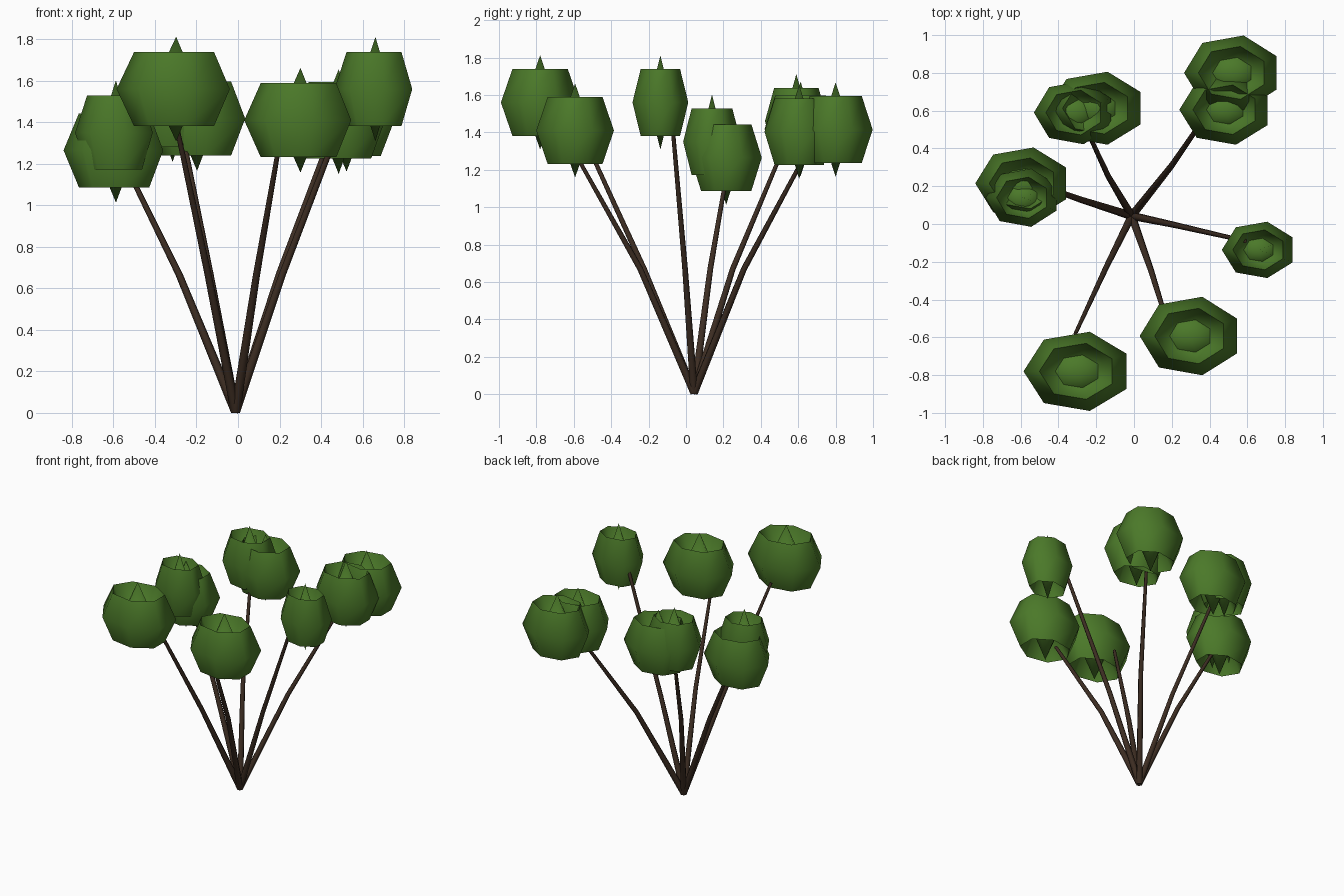
import bpy, bmesh, math
from mathutils import Vector

if "Cube" in bpy.data.objects:
    bpy.data.objects.remove(bpy.data.objects["Cube"])


def material(name, rgb):
    m = bpy.data.materials.new(name)
    m.diffuse_color = (*rgb, 1)
    m.use_nodes = True
    m.node_tree.nodes["Principled BSDF"].inputs["Base Color"].default_value = m.diffuse_color
    return m


LEAF = material("leaf green", (0.07, 0.19, 0.022))
BARK = material("dark bark", (0.046, 0.026, 0.016))


def finish(bm, name, mat):
    me = bpy.data.meshes.new(name)
    bm.to_mesh(me)
    bm.free()
    me.materials.append(mat)
    ob = bpy.data.objects.new(name, me)
    bpy.context.collection.objects.link(ob)


def leaf_clump(name, c, rx, ry, rz=0.252, n=7):
    """Seven-sided ball; each end is a hollow whose cone reaches the far end and pokes out as a spike."""
    bm = bmesh.new()
    rings = []
    for lat in (-math.pi / 4, 0, math.pi / 4):
        ring = []
        for i in range(n):
            a = math.pi + i * math.tau / n
            ring.append(bm.verts.new((c[0] + rx * math.cos(lat) * math.cos(a),
                                      c[1] + ry * math.cos(lat) * math.sin(a),
                                      c[2] + rz * math.sin(lat))))
        rings.append(ring)
    low, mid, high = rings
    top = bm.verts.new((c[0], c[1], c[2] + rz))
    bottom = bm.verts.new((c[0], c[1], c[2] - rz))
    for i in range(n):
        j = (i + 1) % n
        for a, b in ((low, mid), (mid, high)):
            bm.faces.new((a[i], a[j], b[j], b[i]))
        bm.faces.new((high[i], high[j], bottom))
        bm.faces.new((low[j], low[i], top))
    for f in bm.faces:
        f.smooth = True
    # crisp rims around the hollows
    for ring in (low, high):
        for i in range(n):
            bm.edges.get((ring[i], ring[(i + 1) % n])).smooth = False
    finish(bm, name, LEAF)


def stem(name, points, radii, n=6):
    """Tapered tube through a few points."""
    pts = [Vector(p) for p in points]
    bm = bmesh.new()
    rings = []
    for k, (p, r) in enumerate(zip(pts, radii)):
        d = (pts[min(k + 1, len(pts) - 1)] - pts[max(k - 1, 0)]).normalized()
        u = d.cross(Vector((0, 1, 0))).normalized()
        v = d.cross(u)
        rings.append([bm.verts.new(p + r * (u * math.cos(i * math.tau / n) + v * math.sin(i * math.tau / n)))
                      for i in range(n)])
    for a, b in zip(rings, rings[1:]):
        for i in range(n):
            j = (i + 1) % n
            bm.faces.new((a[i], a[j], b[j], b[i])).smooth = True
    for ring in (rings[0], rings[-1]):
        bm.faces.new(ring)
    bmesh.ops.recalc_face_normals(bm, faces=bm.faces)
    for ring in (rings[0], rings[-1]):
        for i in range(n):
            bm.edges.get((ring[i], ring[(i + 1) % n])).smooth = False
    finish(bm, name, BARK)


# leaf clumps: centre, x radius, y radius
clumps = [
    ((-0.298, -0.78, 1.56), 0.287, 0.215),
    ((0.301, -0.593, 1.41), 0.271, 0.213),
    ((0.662, -0.137, 1.56), 0.197, 0.153),
    ((0.523, 0.80, 1.415), 0.258, 0.203),
    ((0.485, 0.605, 1.403), 0.245, 0.190),
    ((-0.315, 0.59, 1.46), 0.215, 0.172),
    ((-0.197, 0.613, 1.418), 0.257, 0.198),
    ((-0.588, 0.215, 1.265), 0.2525, 0.195),
    ((-0.588, 0.139, 1.35), 0.197, 0.158),
]
for i, (c, rx, ry) in enumerate(clumps):
    leaf_clump(f"leaf_clump_{i + 1}", c, rx, ry)

# stems: bend point and tip
base = (-0.012, 0.043, 0.008)
stems = [
    ((-0.145, -0.225, 0.67), (-0.31, -0.58, 1.45)),
    ((0.09, -0.245, 0.67), (0.20, -0.60, 1.30)),
    ((0.215, -0.005, 0.67), (0.588, -0.09, 1.64)),
    ((-0.285, 0.13, 0.67), (-0.57, 0.23, 1.25)),
    ((-0.135, 0.25, 0.67), (-0.27, 0.54, 1.36)),
    ((0.20, 0.31, 0.67), (0.44, 0.66, 1.32)),
]
for i, (m, t) in enumerate(stems):
    stem(f"stem_{i + 1}", [base, m, t], [0.023, 0.017, 0.011])
